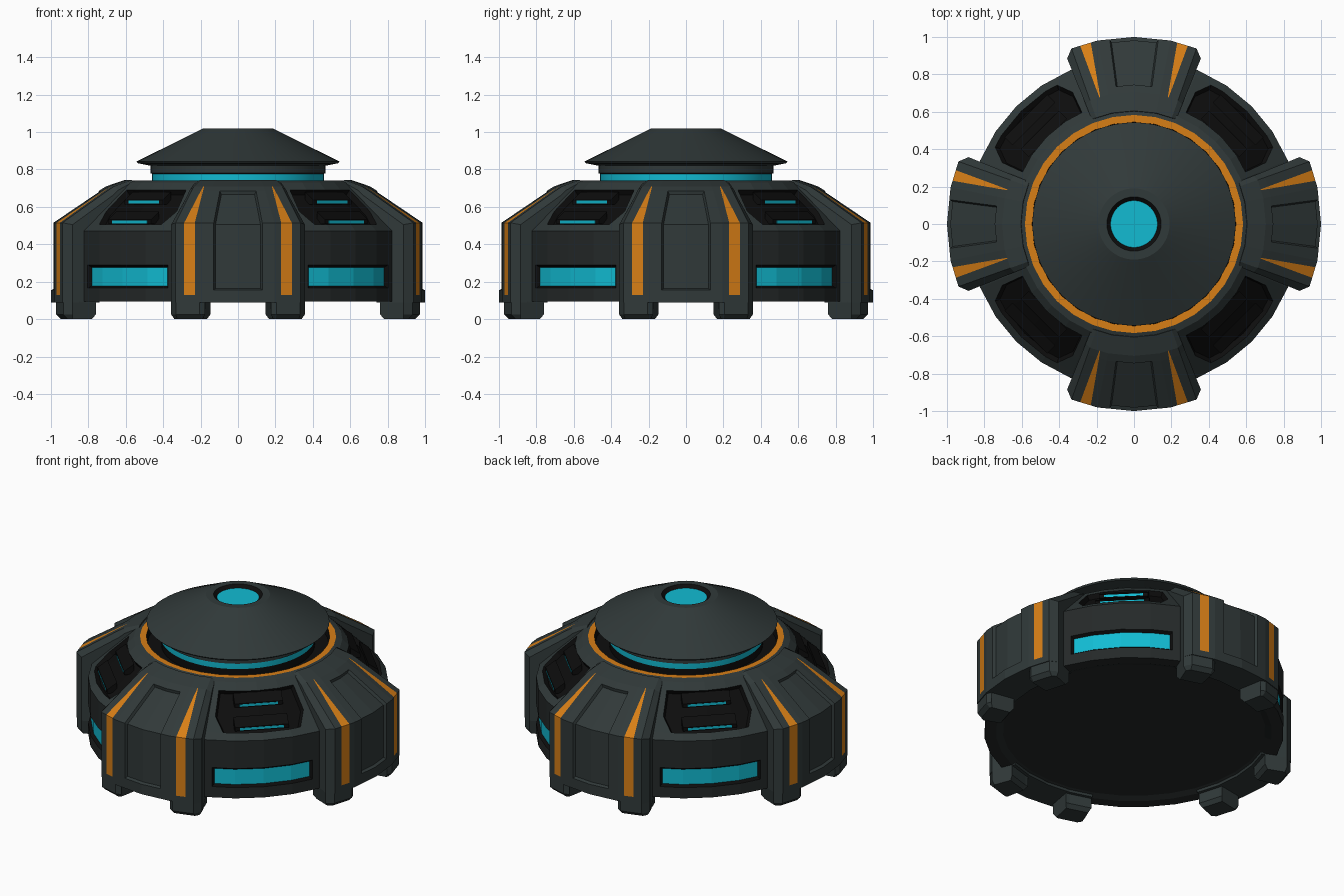
import bpy, bmesh, math
from math import sin, cos, radians

if "Cube" in bpy.data.objects:
    bpy.data.objects.remove(bpy.data.objects["Cube"])

STEP = 11.25  # the hull is a 32-sided polygon


def material(name, color):
    m = bpy.data.materials.new(name)
    m.use_nodes = True
    m.diffuse_color = (*color, 1)
    bsdf = m.node_tree.nodes["Principled BSDF"]
    bsdf.inputs["Base Color"].default_value = (*color, 1)
    bsdf.inputs["Roughness"].default_value = 0.6
    return m


MATS = [material("hull grey", (0.030, 0.041, 0.041)),
        material("dark wall grey", (0.018, 0.022, 0.022)),
        material("panel black", (0.004, 0.004, 0.004)),
        material("signal orange", (0.68, 0.21, 0.008)),
        material("light cyan", (0.006, 0.50, 0.65))]
GREY, WALL, BLACK, ORANGE, CYAN = range(5)


def polar(a, r, z, step=STEP):
    # point on the flat side of a regular polygon, angle measured from the front
    r *= cos(radians(step / 2)) / cos(radians(a % step - step / 2))
    return (r * sin(radians(a)), -r * cos(radians(a)), z)


def grid(rows, wrap=False, step=STEP):
    # skin over rows of (angle, r, z); wrap joins the columns, otherwise the rows
    bm = bmesh.new()
    v = [[bm.verts.new(polar(*p, step)) for p in row] for row in rows]
    n, k = len(v), len(v[0])
    faces = {}
    for i in range(n - 1 if wrap else n):
        for j in range(k if wrap else k - 1):
            a, b = (i + 1) % n, (j + 1) % k
            faces[i, j] = bm.faces.new((v[i][j], v[i][b], v[a][b], v[a][j]))
    if wrap:
        faces["start"], faces["end"] = bm.faces.new(v[0][::-1]), bm.faces.new(v[-1])
    else:
        bm.faces.new([row[0] for row in v])
        bm.faces.new([row[-1] for row in v][::-1])
    bmesh.ops.recalc_face_normals(bm, faces=bm.faces)
    return bm, faces


def recess(bm, region, thickness, depth, inner, rim):
    ring = bmesh.ops.inset_region(bm, faces=region, thickness=thickness, depth=-depth,
                                  use_even_offset=True, use_boundary=True)["faces"]
    for f in ring:
        f.material_index = rim
    for f in region:
        f.material_index = inner


def finish(bm, name, turns=(0,)):
    mesh = bpy.data.meshes.new(name)
    bm.to_mesh(mesh)
    bm.free()
    for m in MATS:
        mesh.materials.append(m)
    for i, t in enumerate(turns):
        ob = bpy.data.objects.new(name if len(turns) == 1 else f"{name}_{i + 1}", mesh)
        ob.rotation_euler.z = radians(t)
        bpy.context.collection.objects.link(ob)
    return ob


QUARTERS = (0, 90, 180, 270)
DIAGONALS = (45, 135, 225, 315)

# hull: wall, sloped shoulder, rim and groove, with windows and roof panels sunk in
profile = [(.78, .11), (.82, .095), (.89, .095), (.89, .165), (.89, .29), (.89, .47),
           (.853, .505), (.78, .576), (.66, .69), (.62, .73), (.583, .742),
           (.545, .742), (.54, .69), (.43, .69)]
band_mats = [WALL, WALL, WALL, WALL, WALL, GREY, GREY, GREY, GREY, GREY, ORANGE, BLACK, BLACK]
rows = []
for i, (r, z) in enumerate(profile):
    edge = 29 if i == 6 else 25
    cols = [0, STEP, 22.5, edge, 33.75, 45, 56.25, 90 - edge, 67.5, 78.75]
    rows.append([(q + a, r, z) for q in QUARTERS for a in cols])
bm, faces = grid(rows, wrap=True)
for (i, j) in [k for k in faces if isinstance(k, tuple)]:
    faces[i, j].material_index = band_mats[i]
faces["start"].material_index = WALL
faces["end"].material_index = BLACK
for q in range(4):
    span = range(q * 10 + 3, q * 10 + 7)
    recess(bm, [faces[3, j] for j in span], .013, .018, CYAN, BLACK)
    recess(bm, [faces[i, j] for i in (6, 7) for j in span], .008, .03, BLACK, BLACK)
finish(bm, "hull")

# buttresses: chamfered blocks with tapering orange stripes and a sunk centre panel
# each row: radius, height, chamfer inset, chamfer drop, stripe half-width in degrees
sections = [(.80, .09, 0, 0, 1.7), (1, .09, .045, 0, 1.7), (1, .13, .045, 0, 1.7),
            (1, .155, .045, 0, 1.7), (1, .515, .045, .01, 1.7), (.745, .685, .02, .025, .5),
            (.705, .71, .015, .02, .15), (.605, .744, 0, .01, .15), (.59, .68, 0, 0, .15)]
rows = []
for r, z, inset, drop, half in sections:
    side = [(22, r - inset, z - drop), (19.6, r, z), (15.1 + half, r, z),
            (15.1 - half, r, z), (STEP, r, z), (7.5, r, z)]
    rows.append([(-a, *p) for a, *p in side] + [(0, r, z)] + side[::-1])
bm, faces = grid(rows)
for i in range(2, 6):
    for j in (2, 9):
        faces[i, j].material_index = ORANGE
recess(bm, [faces[i, j] for i in (3, 4) for j in (5, 6)], .008, .018, GREY, GREY)
finish(bm, "buttress", QUARTERS)

# feet: two chamfered blocks below each buttress
for label, sign in (("left", 1), ("right", -1)):
    rows = []
    for r, z, trim, cut in [(.82, .1, 0, 0), (.82, .03, 0, 0), (.84, .005, 1, 0),
                            (.97, .005, 1, .02), (.995, .03, 0, .04), (.995, .1, 0, .04)]:
        z = max(z - .005, 0)
        rows.append([(sign * a, rr, z) for a, rr in ((10.4 + trim, r - cut / 2), (12, r),
                                                     (19.6, r), (22 - trim, r - cut))])
    bm, faces = grid(rows)
    finish(bm, f"foot_{label}", QUARTERS)

# louvres: dark wedges in the roof panels, each with a thin light on its upright face
for label, r, z, half in (("upper", .712, .625, .115), ("lower", .818, .52, .132)):
    def prism(outline, w):
        bm = bmesh.new()
        ends = [[bm.verts.new((x, -d, h)) for d, h in outline] for x in (-w, w)]
        for e in ends:
            bm.faces.new(e)
        for k in range(len(outline)):
            n = (k + 1) % len(outline)
            bm.faces.new((ends[0][k], ends[0][n], ends[1][n], ends[1][k]))
        bmesh.ops.recalc_face_normals(bm, faces=bm.faces)
        return bm

    bm = prism([(r, z + .012), (r, z - .012), (r - .06, z - .012), (r - .06, z + .055)], half + .03)
    for f in bm.faces:
        f.material_index = BLACK
    finish(bm, f"louvre_{label}", DIAGONALS)
    bm = prism([(r - .002, z + .008), (r + .002, z + .008),
                (r + .002, z - .008), (r - .002, z - .008)], half)
    for f in bm.faces:
        f.material_index = CYAN if abs(f.normal.z) < .5 else BLACK
    finish(bm, f"louvre_light_{label}", DIAGONALS)

# turret: lit neck, overhanging conical cap and round skylight
profile = [(.455, .68), (.46, .742), (.46, .777), (.467, .78), (.467, .82), (.535, .833),
           (.543, .842), (.19, 1.018), (.145, 1.018), (.125, 1.0)]
band_mats = [BLACK, CYAN, GREY, GREY, GREY, GREY, GREY, GREY, BLACK]
fine = STEP / 2
bm, faces = grid([[(k * fine, r, z) for k in range(64)] for r, z in profile], True, fine)
for (i, j) in [k for k in faces if isinstance(k, tuple)]:
    faces[i, j].material_index = band_mats[i]
faces["end"].material_index = CYAN
turret = finish(bm, "turret")
bpy.ops.object.select_all(action="DESELECT")
turret.select_set(True)
bpy.context.view_layer.objects.active = turret
bpy.ops.object.shade_smooth_by_angle(angle=radians(20))
